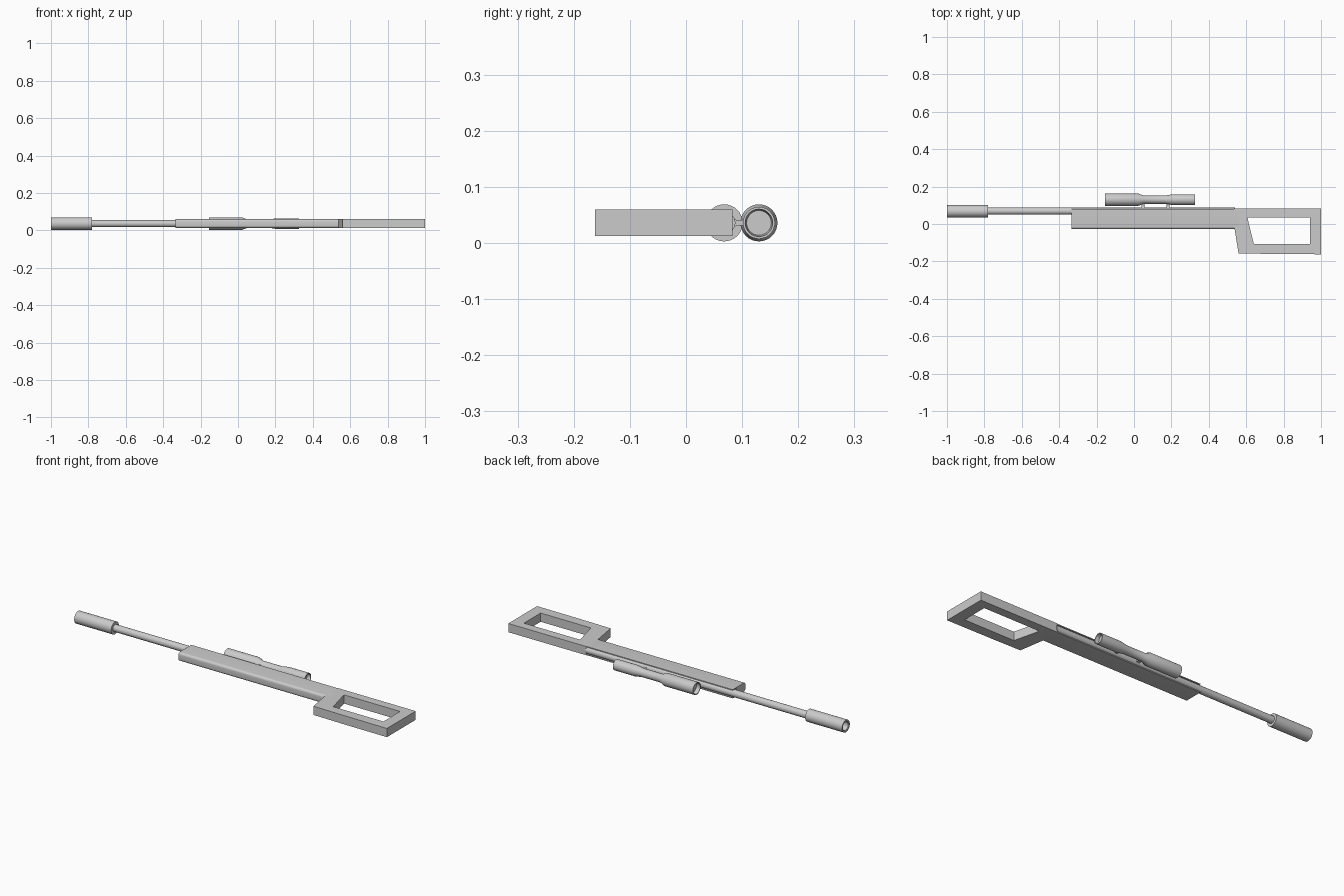
import bpy, bmesh
from math import cos, sin, pi, radians

if "Cube" in bpy.data.objects:
    bpy.data.objects.remove(bpy.data.objects["Cube"])

ZC = 0.036  # middle plane of the whole model


def finish(name, bm):
    bmesh.ops.remove_doubles(bm, verts=bm.verts, dist=1e-6)
    bmesh.ops.recalc_face_normals(bm, faces=bm.faces)
    me = bpy.data.meshes.new(name)
    bm.to_mesh(me)
    bm.free()
    ob = bpy.data.objects.new(name, me)
    bpy.context.collection.objects.link(ob)
    bpy.ops.object.select_all(action='DESELECT')
    ob.select_set(True)
    bpy.context.view_layer.objects.active = ob
    bpy.ops.object.shade_smooth_by_angle(angle=radians(35))
    return ob


def lathe(name, profile, y, sides=32):
    """Spin (x, radius) points around an axis along x."""
    bm = bmesh.new()
    rings = [[bm.verts.new((x, y + r * cos(2 * pi * i / sides),
                            ZC + r * sin(2 * pi * i / sides)))
              for i in range(sides)] for x, r in profile]
    for a, b in zip(rings, rings[1:]):
        for i in range(sides):
            j = (i + 1) % sides
            bm.faces.new((a[i], a[j], b[j], b[i]))
    bm.faces.new(rings[0])
    bm.faces.new(rings[-1])
    return finish(name, bm)


def extrude_x(name, section, x0, x1):
    """Extrude a (y, z offset) section along x."""
    bm = bmesh.new()
    face = bm.faces.new([bm.verts.new((x0, y, ZC + z)) for y, z in section])
    ext = bmesh.ops.extrude_face_region(bm, geom=[face])
    bmesh.ops.translate(bm, vec=(x1 - x0, 0, 0),
                        verts=[v for v in ext['geom'] if isinstance(v, bmesh.types.BMVert)])
    return finish(name, bm)


# Barrel and hollow muzzle sleeve
lathe("barrel", [(-0.88, 0.019), (0.54, 0.019)], 0.069)
lathe("muzzle", [(-0.9, 0.023), (-0.997, 0.023), (-1.0, 0.026), (-1.0, 0.033),
                 (-0.78, 0.033), (-0.78, 0.018)], 0.068)

# Body: channel with rounded underside that cradles the barrel
H, R = 0.0235, 0.013
half = [(0.05, 0.019), (0.081, 0.019), (0.081, H)]
half += [(-0.027 + R - R * sin(a), H - R + R * cos(a))
         for a in [k * pi / 12 for k in range(7)]]
section = half + [(y, -z) for y, z in reversed(half)]
extrude_x("body", section, -0.335, 0.56)

# Stock: grip, butt and rails around an open window
outer = [(0.535, 0.083), (1.0, 0.083), (1.0, -0.162), (0.73, -0.16), (0.559, -0.157), (0.535, -0.01)]
inner = [(0.607, 0.036), (0.94, 0.036), (0.94, -0.106), (0.73, -0.106), (0.641, -0.106), (0.612, 0.01)]
bm = bmesh.new()
loops = [[bm.verts.new((x, y, ZC + z)) for x, y in pts]
         for pts, z in ((outer, H), (inner, H), (inner, -H), (outer, -H))]
for k in range(4):
    a, b = loops[k], loops[(k + 1) % 4]
    for i in range(6):
        j = (i + 1) % 6
        bm.faces.new((a[i], a[j], b[j], b[i]))
finish("stock", bm)

# Scope with recessed lenses at both ends
lathe("scope", [(-0.135, 0.026), (-0.155, 0.029), (-0.155, 0.033), (0.023, 0.033),
                (0.052, 0.022), (0.165, 0.022), (0.205, 0.0285), (0.325, 0.0285),
                (0.325, 0.0245), (0.305, 0.022)], 0.13)

# Two scope mounts, flared where they meet the barrel and scope
mount = [(0.08, 0.011), (0.09, 0.005), (0.101, 0.005), (0.112, 0.011)]
mount += [(y, -z) for y, z in reversed(mount)]
for side, x in (("front", 0.048), ("rear", 0.182)):
    extrude_x(side + "_scope_mount", mount, x - 0.009, x + 0.009)
